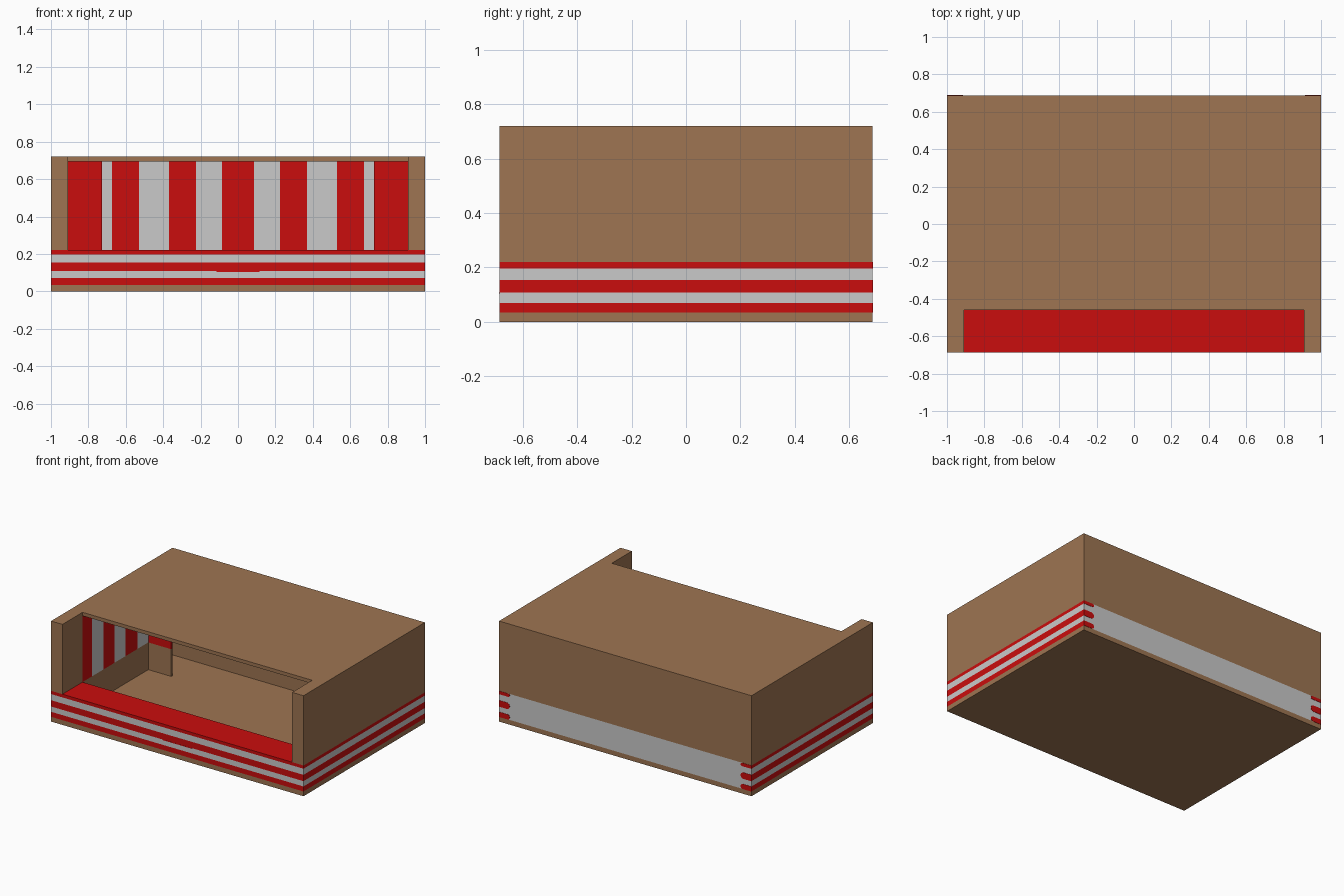
import bpy, bmesh, math
from mathutils import Vector

if "Cube" in bpy.data.objects:
    bpy.data.objects.remove(bpy.data.objects["Cube"])

# Colours
MATS = []
for name, col in (("brown", (0.342, 0.178, 0.084)), ("red", (0.59, 0.004, 0.004)), ("light grey", (0.59, 0.59, 0.59))):
    m = bpy.data.materials.new(name)
    m.diffuse_color = (*col, 1)
    m.use_nodes = True
    m.node_tree.nodes["Principled BSDF"].inputs["Base Color"].default_value = m.diffuse_color
    MATS.append(m)
BROWN, RED, GREY = 0, 1, 2

# Main dimensions
IN, F, B, CB, BW = 0.91, -0.687, 0.687, -0.46, 0.56   # inner x, front, back, counter back, back wall inside
H, ROOF, BASE, FLOOR = 0.72, 0.695, 0.22, 0.025
PART = 0.284                                           # partition front
BANDS = [0.034, 0.07, 0.108, 0.153, 0.197, BASE]       # horizontal stripes
SIDE = [-0.46, -0.35, -0.225, -0.10, 0.025, 0.16, 0.284, 0.42]  # upright stripes, side walls
REAR = [0.085, 0.225, 0.37, 0.53, 0.675, 0.83]         # upright stripes, back wall


def band(z):
    if z < BANDS[0] or z > BASE:
        return BROWN
    return RED if sum(z > b for b in BANDS) % 2 else GREY


def finish(bm, name):
    me = bpy.data.meshes.new(name)
    bm.to_mesh(me)
    bm.free()
    for m in MATS:
        me.materials.append(m)
    ob = bpy.data.objects.new(name, me)
    bpy.context.collection.objects.link(ob)
    return ob


def box(name, lo, hi, rule=lambda c, n: BROWN, cuts=((), (), ())):
    """Box cut along the given x, y, z positions and coloured by rule."""
    bm = bmesh.new()
    bmesh.ops.create_cube(bm, size=1)
    for v in bm.verts:
        v.co = Vector([lo[i] if v.co[i] < 0 else hi[i] for i in range(3)])
    for axis in range(3):
        n = Vector([float(axis == i) for i in range(3)])
        for p in cuts[axis]:
            if lo[axis] + 1e-4 < p < hi[axis] - 1e-4:
                bmesh.ops.bisect_plane(bm, geom=bm.verts[:] + bm.edges[:] + bm.faces[:],
                                       plane_co=n * p, plane_no=n)
    bm.normal_update()
    for f in bm.faces:
        f.material_index = rule(f.calc_center_median(), f.normal)
    return finish(bm, name)


def side_rule(c, n):
    if n.x * c.x < -0.1:                     # inner face
        if c.y > CB and BASE < c.z < ROOF:
            return RED if sum(c.y > y for y in SIDE) % 2 else GREY
        return BROWN
    if n.y > 0.5:                            # rear end
        return GREY if BANDS[0] < c.z < BASE else BROWN
    return BROWN if abs(n.z) > 0.5 else band(c.z)


def rear_rule(c, n):
    if n.y > 0.5:
        return GREY if BANDS[0] < c.z < BASE else BROWN
    if n.y < -0.5 and BASE < c.z < ROOF:
        return GREY if sum(abs(c.x) > x for x in REAR) % 2 else RED
    return BROWN


def counter_rule(c, n):
    if n.z > 0.5:
        return RED
    return band(c.z) if n.y < -0.5 else BROWN


zcuts = BANDS + [ROOF]
# Floor and roof
box("floor", (-IN, CB, 0), (IN, BW, FLOOR))
box("roof", (-IN, CB, ROOF), (IN, BW, H))
# Back wall
box("back_wall", (-IN, BW, 0), (IN, B, H), rear_rule, (REAR + [-x for x in REAR], (), zcuts))
# Counter across the front opening
box("counter", (-IN, F, 0), (IN, CB, BASE), counter_rule, ((), (), BANDS))
box("counter_trim", (-0.115, F - 0.001, 0.104), (0.115, F, 0.108), lambda c, n: RED)

for s, side in ((-1, "left"), (1, "right")):
    # Side wall
    xs = sorted((s * IN, s))
    box(side + "_wall", (xs[0], F, 0), (xs[1], B, H), side_rule, ((), SIDE, zcuts))
    # Partition screening the rear corner
    xs = sorted((s * IN, s * 0.728))
    box(side + "_partition", (xs[0], PART, FLOOR), (xs[1], PART + 0.012, ROOF),
        lambda c, n: RED if c.z > BASE else BROWN, ((), (), [BASE]))
    # Round-ended stripe tips wrapping onto the back
    for i in range(0, 6, 2):
        z0, z1 = BANDS[i], BANDS[i + 1]
        r, zc = (z1 - z0) / 2, (z0 + z1) / 2
        pts = [(1, z0)]
        for k in range(9):
            a = -math.pi / 2 + math.pi * k / 8
            pts.append((0.915 + r - r * math.cos(a), zc + r * math.sin(a)))
        pts.append((1, z1))
        bm = bmesh.new()
        face = bm.faces.new([bm.verts.new((s * x, B, z)) for x, z in pts])
        ext = bmesh.ops.extrude_face_region(bm, geom=[face])
        for v in ext["geom"]:
            if isinstance(v, bmesh.types.BMVert):
                v.co.y += 0.002
        bmesh.ops.recalc_face_normals(bm, faces=bm.faces[:])
        for f in bm.faces:
            f.material_index = RED
        finish(bm, f"{side}_stripe_tip_{i // 2 + 1}")
